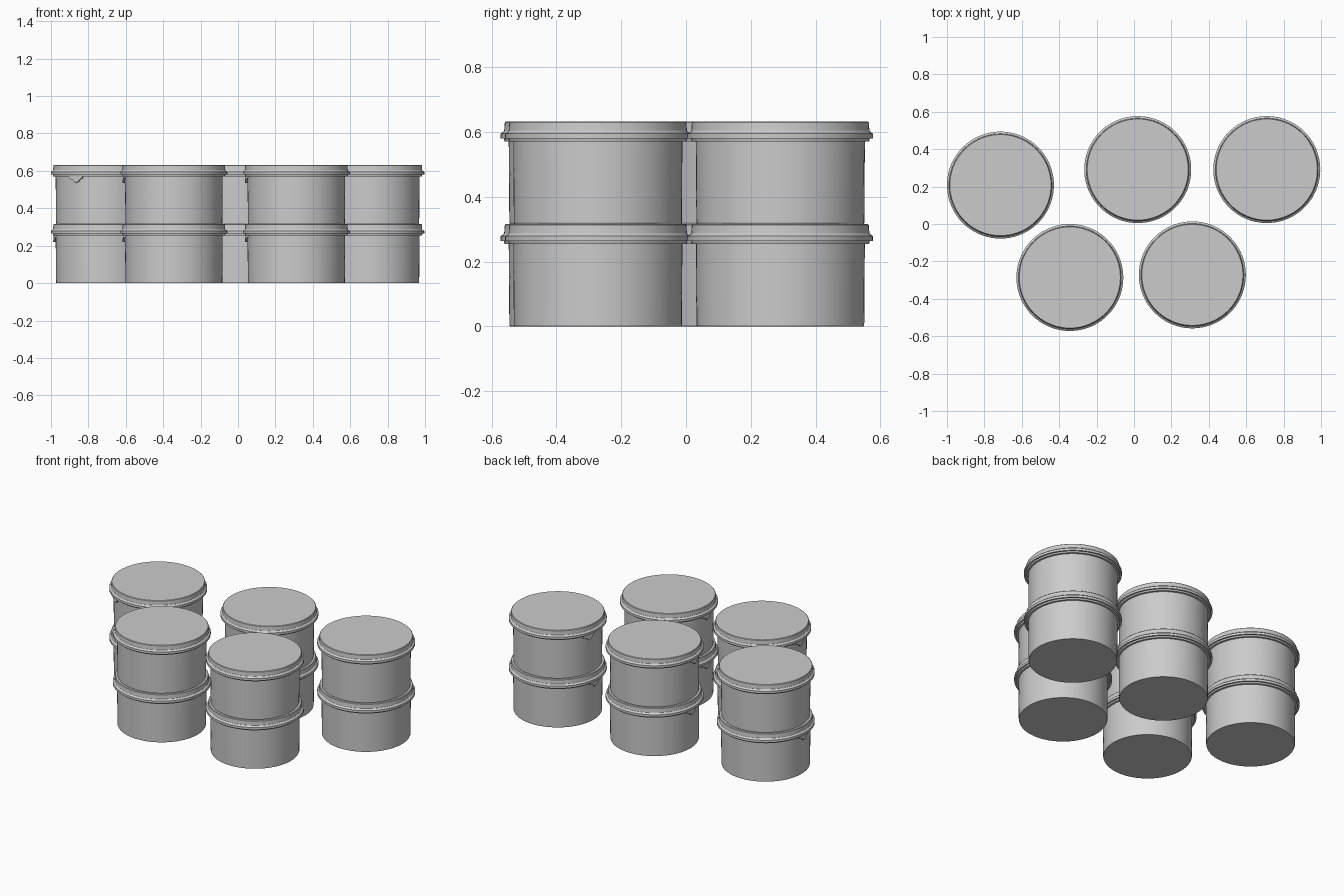
import bpy
import bmesh
from math import cos, sin, pi, radians

cube = bpy.data.objects.get("Cube")
if cube:
    bpy.data.objects.remove(cube, do_unlink=True)

SEGMENTS = 72
TIER = 0.316  # height of one closed tub

plastic = bpy.data.materials.new("grey plastic")
plastic.use_nodes = True
GREY = (0.6, 0.6, 0.6, 1)
plastic.diffuse_color = GREY
plastic.node_tree.nodes["Principled BSDF"].inputs["Base Color"].default_value = GREY


def finish(name, bm, location, turn):
    """Turn a bmesh into a smooth object with sharp rims."""
    bmesh.ops.recalc_face_normals(bm, faces=bm.faces)
    mesh = bpy.data.meshes.new(name)
    bm.to_mesh(mesh)
    bm.free()
    mesh.materials.append(plastic)
    obj = bpy.data.objects.new(name, mesh)
    bpy.context.collection.objects.link(obj)
    obj.location = location
    obj.rotation_euler.z = radians(turn)
    bpy.ops.object.select_all(action="DESELECT")
    obj.select_set(True)
    bpy.context.view_layer.objects.active = obj
    bpy.ops.object.shade_smooth_by_angle(angle=radians(25))


def lathe(name, profile, location, turn):
    """Closed solid of revolution from (radius, height) points, bottom up."""
    bm = bmesh.new()
    rings = [[bm.verts.new((r * cos(2 * pi * i / SEGMENTS), r * sin(2 * pi * i / SEGMENTS), z))
              for i in range(SEGMENTS)] for r, z in profile]
    for low, high in zip(rings, rings[1:]):
        for i in range(SEGMENTS):
            j = (i + 1) % SEGMENTS
            bm.faces.new((low[i], low[j], high[j], high[i]))
    bm.faces.new(rings[0])
    bm.faces.new(rings[-1])
    finish(name, bm, location, turn)


def pull_tab(name, location, turn):
    """Thin curved tongue with a narrowed tip hanging below the lid rim."""
    bm = bmesh.new()
    outline = [(-9, 0.262), (-9, 0.245), (-3, 0.235), (0, 0.220),
               (4, 0.228), (7, 0.242), (9, 0.245), (9, 0.262)]
    inner, outer = [[bm.verts.new((r * cos(radians(a)), r * sin(radians(a)), z))
                     for a, z in outline] for r in (0.262, 0.274)]
    bm.faces.new(inner)
    bm.faces.new(outer)
    for i in range(len(outline)):
        j = (i + 1) % len(outline)
        bm.faces.new((inner[i], inner[j], outer[j], outer[i]))
    finish(name, bm, location, turn)


TUB = [(0.257, 0), (0.259, 0.004), (0.261, 0.262)]
LID = [(0.260, 0.255), (0.274, 0.255), (0.276, 0.264), (0.286, 0.264), (0.286, 0.279),
       (0.278, 0.284), (0.275, 0.288), (0.273, 0.313), (0.270, TIER)]

# Each stack: name, x, y, tab direction of lower and upper tub
STACKS = [("back_right", -0.714, 0.208, 180, 235),
          ("back_middle", 0.02, 0.291, 178, 185),
          ("back_left", 0.71, 0.291, 178, 167),
          ("front_right", -0.343, -0.286, 180, 180),
          ("front_left", 0.312, -0.272, 180, 180)]

for stack, x, y, *turns in STACKS:
    for level, (tier, turn) in enumerate(zip(("lower", "upper"), turns)):
        place = (x, y, level * TIER)
        lathe(f"{stack}_{tier}_tub", TUB, place, turn)
        lathe(f"{stack}_{tier}_lid", LID, place, turn)
        pull_tab(f"{stack}_{tier}_tab", place, turn)
